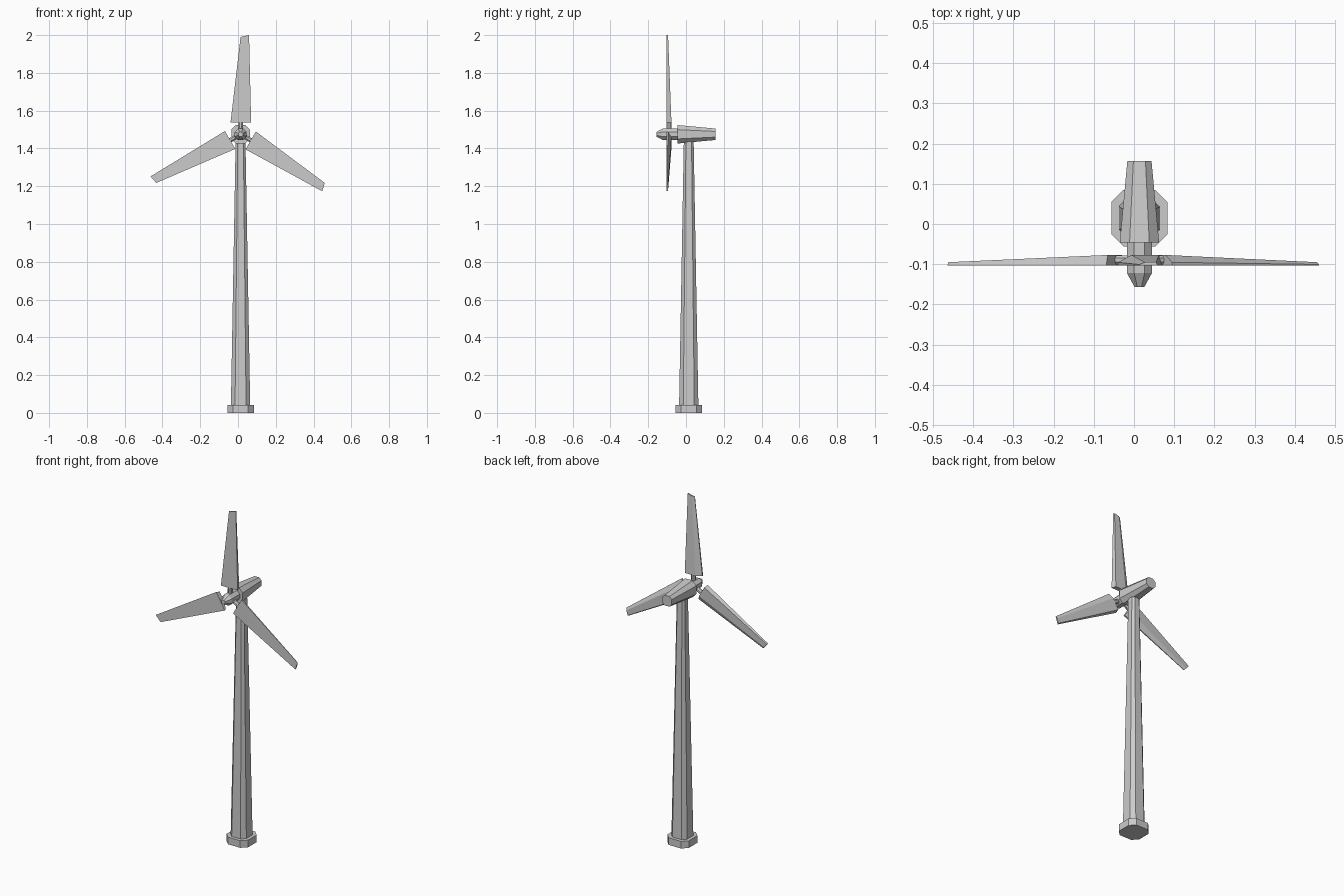
import bpy
import math
from mathutils import Matrix, Vector

if "Cube" in bpy.data.objects:
    bpy.data.objects.remove(bpy.data.objects["Cube"])

CX, CY, HUB_Z = 0.0135, 0.0145, 1.475


def add_mesh(name, verts, faces):
    mesh = bpy.data.meshes.new(name)
    mesh.from_pydata(verts, [], faces)
    obj = bpy.data.objects.new(name, mesh)
    bpy.context.collection.objects.link(obj)
    return obj


def loft(name, rings):
    """Skin a list of equal-length rings and cap both ends."""
    n = len(rings[0])
    verts = [v for ring in rings for v in ring]
    faces = [(k * n + i, k * n + (i + 1) % n, (k + 1) * n + (i + 1) % n, (k + 1) * n + i)
             for k in range(len(rings) - 1) for i in range(n)]
    faces += [tuple(reversed(range(n))), tuple(range(len(verts) - n, len(verts)))]
    return add_mesh(name, verts, faces)


def octagon(half, ratio):
    """Square of the given half width with its corners cut."""
    c = half * ratio
    return [(half, -c), (half, c), (c, half), (-c, half),
            (-half, c), (-half, -c), (-c, -half), (c, -half)]


def upright(half, z, ratio=0.57):
    return [(CX + a, CY + b, z) for a, b in octagon(half, ratio)]


def along_y(half, y, ratio=0.42):
    return [(CX + a, y, HUB_Z - b) for a, b in octagon(half, ratio)]


# Base and tapered tower
loft("base", [upright(0.07, 0), upright(0.07, 0.042)])
loft("tower", [upright(0.051, 0.042), upright(0.026, 1.44)])

# Nacelle, hub and nose cone
loft("nacelle", [along_y(0.049, -0.046, 0.5), along_y(0.03, 0.157, 0.5)])
loft("hub", [along_y(0.012, -0.157), along_y(0.031, -0.122), along_y(0.031, -0.046)])


# Blade section: flat front, ridged back
def blade_ring(left, right, z_left, z_right, thick):
    front = -0.103
    def point(t, y):
        return Vector((left + (right - left) * t, y, z_left + (z_right - z_left) * t))
    return [point(0, front), point(1, front), point(0.93, front + thick),
            point(0.3, front + thick), point(0, front + thick * 0.3)]


# Three blades with their stems around the hub
for i in range(3):
    turn = Matrix.Translation((CX, 0, HUB_Z)) @ Matrix.Rotation(i * math.tau / 3, 4, 'Y')
    blade = loft(f"blade_{i + 1}", [
        blade_ring(-0.053, 0.056, 0.063, 0.063, 0.026),
        blade_ring(0.0, 0.045, 0.515, 0.525, 0.008)])
    stem = loft(f"blade_stem_{i + 1}", [
        [Vector((a, -0.09 + b, z)) for a, b in octagon(0.012, 0.42)] for z in (0.0, 0.07)])
    for part in (blade, stem):
        part.data.transform(turn)
